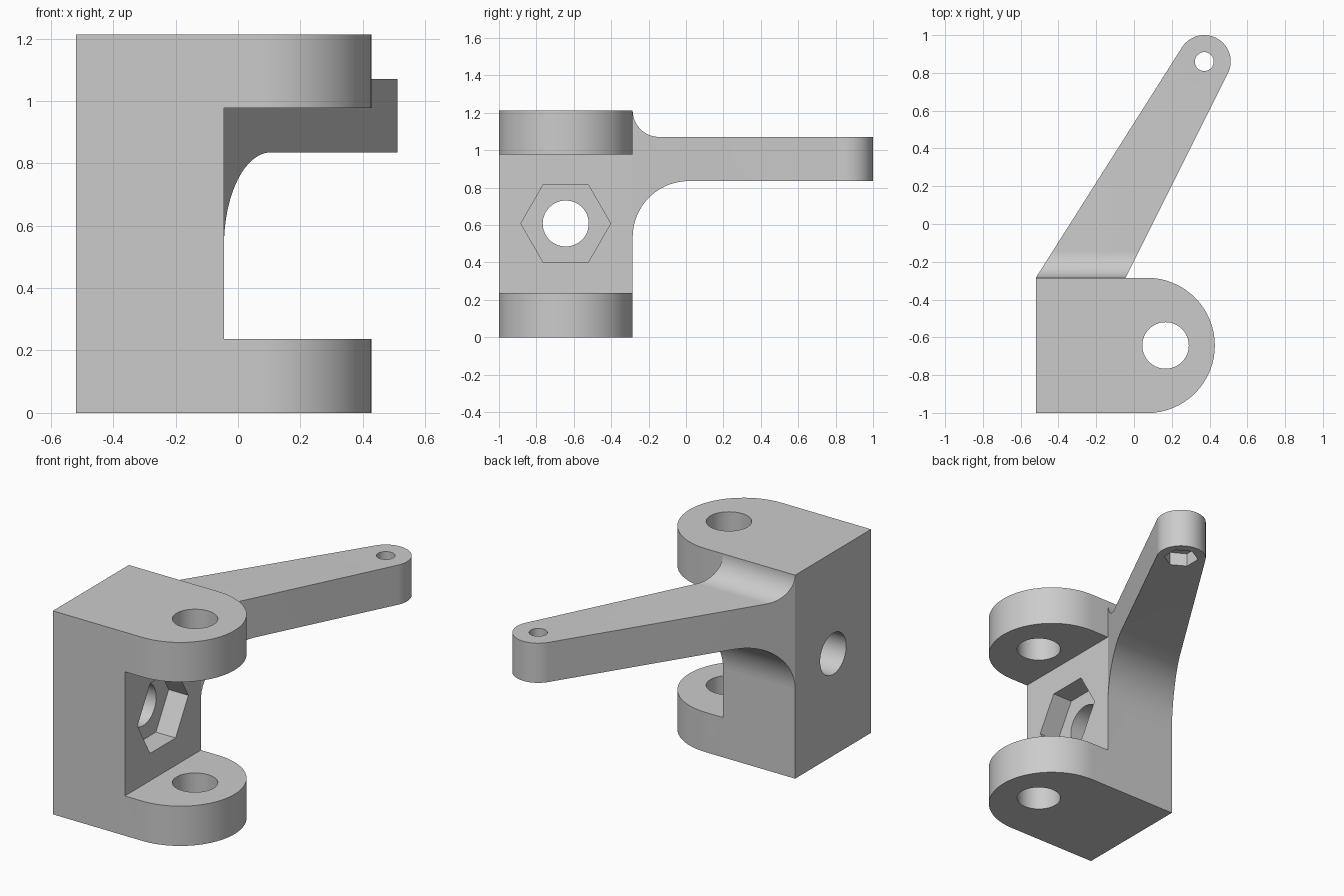
import bpy, bmesh
from math import sin, cos, pi, atan2, asin, hypot

if "Cube" in bpy.data.objects:
    bpy.data.objects.remove(bpy.data.objects["Cube"])

grey = bpy.data.materials.new("plain grey")
grey.use_nodes = True
grey.diffuse_color = (0.6, 0.6, 0.6, 1)
grey.node_tree.nodes["Principled BSDF"].inputs["Base Color"].default_value = (0.6, 0.6, 0.6, 1)


def arc(cx, cy, r, start, end, steps=32):
    return [(cx + r * cos(start + (end - start) * i / steps),
             cy + r * sin(start + (end - start) * i / steps)) for i in range(steps + 1)]


def ring(cx, cy, r, sides=64, turn=0):
    return arc(cx, cy, r, turn, turn + 2 * pi, sides)[:-1]


def prism(name, outline, low, high, axis="z"):
    """Extrude a flat outline along z (outline in xy) or x (outline in yz)."""
    bm = bmesh.new()
    place = (lambda a, b: (a, b, low)) if axis == "z" else (lambda a, b: (low, a, b))
    face = bm.faces.new([bm.verts.new(place(a, b)) for a, b in outline])
    new = bmesh.ops.extrude_face_region(bm, geom=[face])["geom"]
    shift = (0, 0, high - low) if axis == "z" else (high - low, 0, 0)
    bmesh.ops.translate(bm, vec=shift, verts=[v for v in new if isinstance(v, bmesh.types.BMVert)])
    bmesh.ops.recalc_face_normals(bm, faces=bm.faces)
    mesh = bpy.data.meshes.new(name)
    bm.to_mesh(mesh)
    bm.free()
    mesh.materials.append(grey)
    obj = bpy.data.objects.new(name, mesh)
    bpy.context.collection.objects.link(obj)
    return obj


def combine(obj, cutter, operation="DIFFERENCE"):
    """Apply a boolean and discard the helper."""
    cutter.hide_render = True
    mod = obj.modifiers.new("cut", "BOOLEAN")
    mod.object, mod.operation, mod.solver = cutter, operation, "EXACT"
    graph = bpy.context.evaluated_depsgraph_get()
    mesh = bpy.data.meshes.new_from_object(obj.evaluated_get(graph))
    obj.modifiers.clear()
    obj.data = mesh
    bpy.data.objects.remove(cutter)


def finish(obj):
    bpy.ops.object.select_all(action="DESELECT")
    obj.select_set(True)
    bpy.context.view_layer.objects.active = obj
    bpy.ops.object.shade_smooth_by_angle(angle=pi / 6)


LEFT, INNER, BACK, MID, TOP = -0.52, -0.045, -0.285, -0.643, 1.213

# Clevis: rounded block with an opening between two lugs
clevis = prism("clevis", [(LEFT, -1), *arc(0.07, MID, 0.358, -pi / 2, pi / 2), (LEFT, BACK)], 0, TOP)
combine(clevis, prism("opening", [(-1.2, 0.237), (0, 0.237), (0, 0.977), (-1.2, 0.977)], INNER, 1, "x"))
# Pin hole, cross bolt hole and hexagonal nut pocket
combine(clevis, prism("pin_hole", ring(0.167, MID, 0.123), -0.2, 1.5))
combine(clevis, prism("bolt_hole", ring(MID, 0.608, 0.123), -1, 0.2, "x"))
combine(clevis, prism("nut_pocket", ring(MID, 0.608, 0.24, 6), INNER - 0.13, 0.2, "x"))
finish(clevis)

# Arm: tapered plan with a round tip, trimmed by a filleted side profile
tip_x, tip_y, tip_r = 0.372, 0.86, 0.14


def tangent_angle(x, y, side):
    dx, dy = tip_x - x, tip_y - y
    return atan2(dy, dx) + side * (pi / 2 + asin(tip_r / hypot(dx, dy)))


right = tangent_angle(INNER, BACK, -1)
left = tangent_angle(LEFT, BACK, 1)
# The tangent points lean back from the tip by the taper
right += 2 * asin(tip_r / hypot(tip_x - INNER, tip_y - BACK))
left -= 2 * asin(tip_r / hypot(tip_x - LEFT, tip_y - BACK))
if left < right:
    left += 2 * pi
right_pt = tangent_angle(INNER, BACK, -1)
left_pt = tangent_angle(LEFT, BACK, 1)
arm = prism("arm", [(LEFT, BACK), (INNER, BACK),
                    *arc(tip_x, tip_y, tip_r, right_pt, left_pt, 40)], 0.3, 1.4)
under = arc(0.015, 0.535, 0.3, pi, pi / 2, 24)
over = arc(-0.143, TOP, 0.142, -pi / 2, -pi, 20)
combine(arm, prism("side_profile", [*under, (1.2, 0.835), (1.2, 1.071), *over], -1, 1, "x"), "INTERSECT")
# Tip hole with a nut pocket underneath
combine(arm, prism("tip_hole", ring(tip_x, tip_y, 0.05, 48), 0.5, 1.4))
combine(arm, prism("tip_pocket", ring(tip_x, tip_y, 0.097, 6, pi / 6), 0.6, 0.915))
finish(arm)
